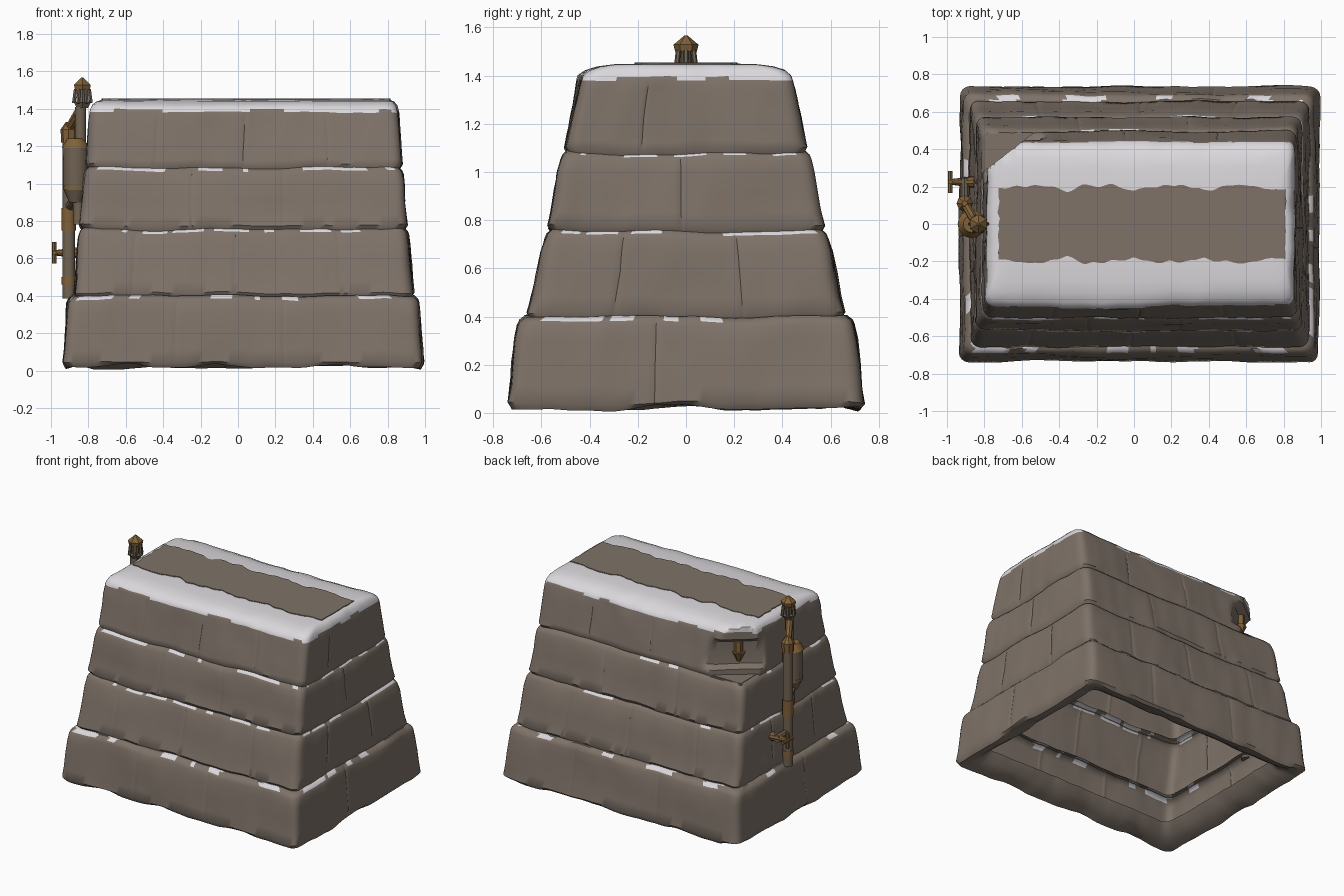
import bpy, bmesh, math
from mathutils import Vector, noise

cube = bpy.data.objects.get("Cube")
if cube:
    bpy.data.objects.remove(cube, do_unlink=True)


def material(name, rgb):
    m = bpy.data.materials.new(name)
    m.use_nodes = True
    m.diffuse_color = (*rgb, 1)
    m.node_tree.nodes["Principled BSDF"].inputs["Base Color"].default_value = (*rgb, 1)
    return m


STONE = material("stone", (.21, .17, .14))
SNOW = material("snow", (.71, .69, .72))
BRASS = material("aged_brass", (.22, .12, .04))
IRON = material("dull_iron", (.165, .125, .085))


def finish(name, bm, *mats, angle=45):
    bmesh.ops.recalc_face_normals(bm, faces=bm.faces)
    me = bpy.data.meshes.new(name)
    bm.to_mesh(me)
    bm.free()
    ob = bpy.data.objects.new(name, me)
    bpy.context.collection.objects.link(ob)
    for m in mats:
        me.materials.append(m)
    bpy.ops.object.select_all(action='DESELECT')
    ob.select_set(True)
    bpy.context.view_layer.objects.active = ob
    bpy.ops.object.shade_smooth_by_angle(angle=math.radians(angle))
    return ob


# Broken corner of the top course: everything past this line is cut back
CUT_POINT = Vector((-.78, .30, 0))
CUT_DIR = Vector((-.61, .79, 0)).normalized()


def side_steps(n, joints):
    """Positions along one side; each joint adds a hairline groove."""
    steps = [(i / n, False) for i in range(n + 1)
             if all(abs(i / n - j) > .008 for j in joints)]
    for j in joints:
        steps += [(j - .003, False), (j, True), (j + .003, False)]
    return sorted(steps)


def outline(xl, xr, hy, z, sides, groove, cut, r=.05):
    """Rounded rectangle with grooves and a slight hand-hewn wobble."""
    centres = [Vector((xl + r, -hy + r, z)), Vector((xr - r, -hy + r, z)),
               Vector((xr - r, hy - r, z)), Vector((xl + r, hy - r, z))]
    pts = []
    for k in range(4):
        a, b = centres[k], centres[(k + 1) % 4]
        ang = math.radians(90 * k - 90)
        out = Vector((math.cos(ang), math.sin(ang), 0))
        for t, deep in sides[k]:
            pts.append(a.lerp(b, t) + out * (r - (groove if deep else 0)))
        for i in (1, 2, 3):
            c = ang + i * math.pi / 8
            pts.append(b + Vector((math.cos(c), math.sin(c), 0)) * r)
    rise = .15 if z > 1.43 else 1
    res = []
    for p in pts:
        w = noise.noise_vector(p * 2.6) * .013 + noise.noise_vector(p * 9) * .006
        q = p + w
        q.z = z + w.z * rise
        if z < .03:  # worn foot
            q.z += .035 * max(0, noise.noise(p * 3.5))
        if cut is not None:
            d = (q - CUT_POINT).dot(CUT_DIR) + cut
            if d > 0:
                q -= CUT_DIR * d
        res.append(q)
    return res


def course(name, rings, joints, snow_rule, cap=False):
    """Loft rings (z, xl, xr, hy, groove, cut) into one course of stones."""
    sides = [side_steps(60 if k % 2 == 0 else 40, joints[k]) for k in range(4)]
    bm = bmesh.new()
    loops = [[bm.verts.new(p) for p in outline(xl, xr, hy, z, sides, g, c)]
             for z, xl, xr, hy, g, c in rings]
    for band, (lo, hi) in enumerate(zip(loops, loops[1:])):
        for i in range(len(lo)):
            j = (i + 1) % len(lo)
            f = bm.faces.new((lo[i], lo[j], hi[j], hi[i]))
            f.material_index = int(snow_rule(band, f.calc_center_median()))
    if cap:
        bm.faces.new(loops[-1]).material_index = 1
    return finish(name, bm, STONE, SNOW)


def mix(a, b, t):
    return [u + (v - u) * t for u, v in zip(a, b)]


def shrink(d, s):
    return [d[0] + s, d[1] - s, d[2] - s]


# Three lower courses: (bottom z, top z, bottom size, top size)
LOWER = [
    (.012, .40, (-.93, .99, .735), (-.912, .967, .695)),
    (.385, .76, (-.877, .937, .655), (-.85, .91, .583)),
    (.745, 1.09, (-.845, .90, .572), (-.822, .877, .517)),
]
JOINTS = [
    ([.3, .62], [.4], [.28, .66], [.55]),
    ([.15, .47, .8], [.25, .7], [.2, .5, .82], [.3, .72]),
    ([.33, .63], [.48], [.34, .7], [.5]),
    ([.2, .5, .78], [.3], [.24, .55], [.62]),
]
# Snow lying on each ledge: stretches along the front (x) and the +x end (y)
FRONT_SNOW = [
    [(-.86, -.67), (-.58, -.51), (-.15, -.03), (.08, .12), (.23, .33), (.65, .8)],
    [(-.62, -.59), (-.5, -.37), (-.34, -.19), (-.12, .06), (.13, .2), (.33, .5), (.56, .64)],
    [(-.74, -.38), (-.2, -.07), (.02, .06), (.34, .69), (.78, .84)],
]
END_SNOW = [
    [(-.6, -.35), (-.31, -.22), (-.08, -.02), (.06, .15)],
    [(-.55, -.43), (-.4, -.27), (-.22, -.1), (.16, .54)],
    [(-.5, -.42), (-.25, -.12), (-.05, .08), (.15, .24), (.36, .46)],
]


def ledge_snow(n, c, top):
    if c.x < -.55 and c.y > .2 and n == 2:
        return False
    if c.y < -top[2] + .08:
        return any(a < c.x < b for a, b in FRONT_SNOW[n])
    if c.x > top[1] - .08:
        return any(a < c.y < b for a, b in END_SNOW[n])
    return noise.noise(Vector((c.x * 5, c.y * 5, n * 7.3))) > .2


for n, (z0, z1, low, top) in enumerate(LOWER):
    rings = []
    if n == 0:  # underside rim curls inwards
        rings += [(z0 + .11, *shrink(low, .17), 0, None), (z0 + .05, *shrink(low, .13), 0, None),
                  (z0 + .012, *shrink(low, .07), 0, None)]
    rings += [(z0, *shrink(low, .018), 0, None), (z0 + .03, *low, .002, None)]
    for t in (.25, .5, .75):
        rings.append((z0 + (z1 - z0) * t, *mix(low, top, t), .002, None))
    rings += [(z1 - .04, *top, .002, None), (z1 - .02, *shrink(top, .008), .002, None),
              (z1, *shrink(top, .03), 0, None), (z1, *shrink(top, .065), 0, None)]
    course(f"stone_course_{n + 1}", rings, JOINTS[n],
           lambda band, c, first=len(rings) - 3, n=n, top=top: band >= first and ledge_snow(n, c, top))

# Top course with broken corner, niche and snow cap
low, top = (-.812, .872, .50), (-.79, .857, .442)
rings = [(1.075, *shrink(low, .015), 0, 0), (1.105, *low, .002, 0)]
for z, cut in ((1.13, 0), (1.15, .05), (1.23, .055), (1.31, .05), (1.345, 0)):
    rings.append((z, *mix(low, top, (z - 1.1) / .29), .002, cut))
rings += [(1.38, *top, 0, 0), (1.397, *shrink(top, .005), 0, 0), (1.42, -.776, .845, .41, 0, 0),
          (1.438, -.755, .828, .36, 0, 0), (1.446, -.73, .81, .30, 0, .01),
          (1.449, -.69, .77, .19, 0, .06)]


def cap_snow(band, c):
    return band > 7 or band == 7 and noise.noise(Vector((c.x * 6, c.y * 6, 3))) > 0


course("stone_course_4", rings, JOINTS[3], cap_snow, cap=True)

# Floor of the broken corner
bm = bmesh.new()
bmesh.ops.create_cube(bm, size=1)
for v in bm.verts:
    v.co = Vector((-.66, .37, 1.082)) + Vector((v.co.x * .26, v.co.y * .24, v.co.z * .02))
bmesh.ops.bevel(bm, geom=bm.edges[:], offset=.008, segments=2, affect='EDGES')
finish("corner_floor", bm, STONE)

# Bare stone strip on top, with a ragged edge where the snow stops
bm = bmesh.new()
edge = []
N = 110
for s in (-1, 1):
    for i in range(N + 1):
        x = -.725 + 1.535 * i / N
        px = x if s < 0 else .085 - x
        rag = .022 * noise.noise(Vector((px * 13, s * 3, 0))) + .03 * abs(math.sin(px * 8.5))
        end = .012 * noise.noise(Vector((i * .7, s, 5))) if i in (0, N) else 0
        edge.append(Vector((px + end, s * (.178 + rag), 1.454)))
    for i in range(1, 12):  # ragged short end
        y = s * (.18 - .36 * i / 12)
        edge.append(Vector((s * -.767 + .043 + .014 * noise.noise(Vector((y * 22, s, 0))), y, 1.454)))
face = bm.faces.new([bm.verts.new(p) for p in edge])
ext = bmesh.ops.extrude_face_region(bm, geom=[face])
for v in ext["geom"]:
    if isinstance(v, bmesh.types.BMVert):
        v.co.z -= .006
finish("bare_top_strip", bm, STONE)


def rod(name, a, b, r0, r1, mat, n=12):
    """Straight round or faceted piece between two points."""
    a, b = Vector(a), Vector(b)
    bm = bmesh.new()
    bmesh.ops.create_cone(bm, cap_ends=True, segments=n, radius1=r0, radius2=r1, depth=(b - a).length)
    rot = Vector((0, 0, 1)).rotation_difference(b - a).to_matrix()
    for v in bm.verts:
        v.co = rot @ v.co + (a + b) / 2
    return finish(name, bm, mat, angle=35)


def upright(name, x, y, z0, z1, r0, r1, mat, n=12):
    return rod(name, (x, y, z0), (x, y, z1), r0, r1, mat, n)


# Lantern
LX = -.832
upright("lantern_roof", LX, 0, 1.528, 1.567, .052, .006, BRASS, 6)
upright("lantern_band", LX, 0, 1.5, 1.528, .045, .052, BRASS, 6)
upright("lantern_core", LX, 0, 1.42, 1.5, .024, .024, IRON, 8)
for i in range(6):
    c, s = math.cos(i * math.pi / 3), math.sin(i * math.pi / 3)
    rod(f"lantern_post_{i + 1}", (LX + .046 * c, .046 * s, 1.43),
        (LX + .036 * c, .036 * s, 1.505), .011, .011, IRON, 6)
upright("lantern_base", LX, 0, 1.405, 1.435, .035, .052, IRON, 6)
upright("lantern_neck", LX - .01, 0, 1.2, 1.41, .03, .03, IRON)

# Tank with bands
TX = -.868
upright("tank_body", TX, 0, .97, 1.19, .066, .07, IRON, 16)
upright("tank_dome", TX, 0, 1.19, 1.24, .075, .045, BRASS, 16)
upright("tank_foot", TX, 0, .90, .97, .035, .066, IRON, 16)
upright("tank_band", TX, 0, .965, .985, .069, .069, BRASS, 16)
upright("tank_drain", -.855, 0, .78, .92, .026, .026, IRON)

# Standpipe beside the tank
PX, PY = -.905, .11
upright("standpipe", PX, PY, .385, 1.27, .034, .034, IRON)
for i, (z0, z1) in enumerate(((.46, .50), (.75, .87))):
    upright(f"pipe_collar_{i + 1}", PX, PY, z0, z1, .038, .038, BRASS)
upright("pipe_joint", PX, PY, 1.22, 1.29, .04, .044, BRASS, 8)
upright("pipe_cap", PX, PY, 1.29, 1.33, .044, .015, BRASS, 8)
rod("upper_arm", (PX, PY, 1.29), (LX - .01, 0, 1.40), .024, .024, BRASS, 8)
rod("tank_link", (PX, PY, .87), (TX, 0, .92), .026, .026, IRON, 8)

# Valve with a cross handle
VY, VZ = .225, .63
rod("valve_branch", (PX, PY, VZ), (PX, VY + .02, VZ), .024, .028, IRON, 10)
rod("valve_stem", (PX + .05, VY, VZ), (-.985, VY, VZ), .032, .014, BRASS, 10)
rod("handle_across", (-.982, VY - .058, VZ), (-.982, VY + .058, VZ), .012, .012, BRASS, 8)
rod("handle_upright", (-.982, VY, VZ - .058), (-.982, VY, VZ + .058), .012, .012, BRASS, 8)

# Tapered brass fitting inside the corner niche
niche = Vector((-.69, .37, 0)) - CUT_DIR * .045
upright("niche_fitting", niche.x, niche.y, 1.17, 1.24, .012, .045, BRASS, 6)
upright("niche_fitting_top", niche.x, niche.y, 1.24, 1.32, .03, .03, BRASS, 6)
